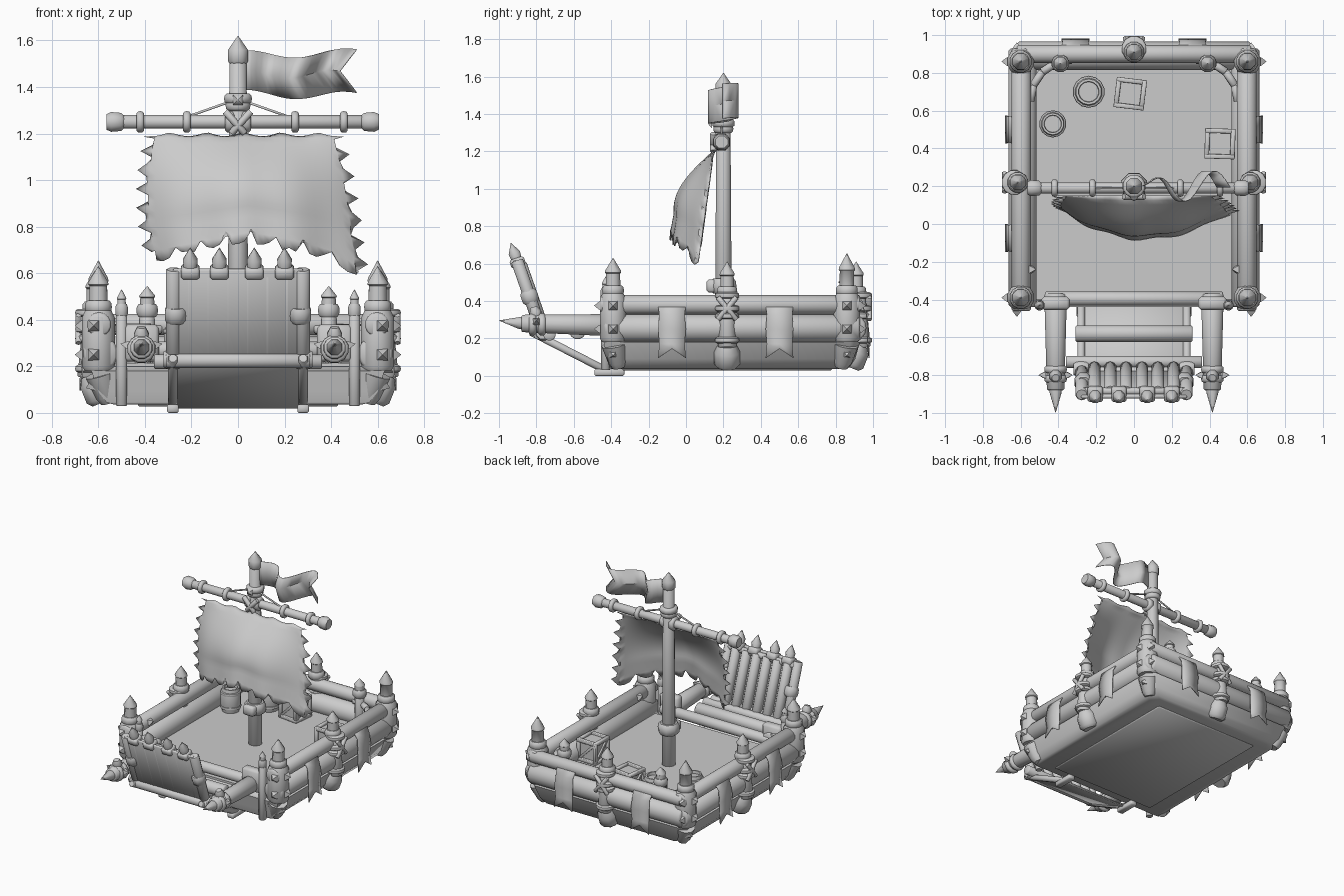
import bpy, bmesh, math, random
from mathutils import Vector, Matrix, Euler

if "Cube" in bpy.data.objects:
    bpy.data.objects.remove(bpy.data.objects["Cube"])
random.seed(4)


def finish(name, bm, thick=0):
    bmesh.ops.remove_doubles(bm, verts=bm.verts, dist=0.0005)
    bmesh.ops.recalc_face_normals(bm, faces=bm.faces)
    me = bpy.data.meshes.new(name)
    bm.to_mesh(me)
    bm.free()
    ob = bpy.data.objects.new(name, me)
    bpy.context.collection.objects.link(ob)
    if thick:
        m = ob.modifiers.new("thickness", 'SOLIDIFY')
        m.thickness, m.offset = thick, 0
    return ob


def loft(name, rings):
    """Skin a stack of equal point rings and close both ends."""
    bm = bmesh.new()
    vs = [[bm.verts.new(p) for p in r] for r in rings]
    n = len(vs[0])
    for a, b in zip(vs, vs[1:]):
        for i in range(n):
            bm.faces.new((a[i], a[(i + 1) % n], b[(i + 1) % n], b[i]))
    bm.faces.new(vs[0])
    bm.faces.new(vs[-1])
    return finish(name, bm)


def lathe(name, o, d, prof, n=10):
    """Turn a (radius, height) profile around direction d from o."""
    q = Vector((0, 0, 1)).rotation_difference(Vector(d))
    ang = [(i + .5) * 2 * math.pi / n for i in range(n)]
    return loft(name, [[Vector(o) + q @ Vector((max(r, .001) * math.cos(a), max(r, .001) * math.sin(a), h))
                        for a in ang] for r, h in prof])


def rod(name, p, q, r1, r2=None, n=12):
    L = (Vector(q) - Vector(p)).length
    r2 = r2 or r1
    c = min(r1, r2) * .15
    return lathe(name, p, Vector(q) - Vector(p), [(r1 - c, 0), (r1, c), (r2, L - c), (r2 - c, L)], n)


def band(name, o, d, r, h=.02, n=12):
    return lathe(name, o, d, [(r * .8, -h), (r * .97, -h * .6), (r, 0), (r * .97, h * .6), (r * .8, h)], n)


def box(name, c, size, rot=(0, 0, 0), bevel=.006):
    bm = bmesh.new()
    bmesh.ops.create_cube(bm, size=1, matrix=Matrix.Translation(c) @ Euler(rot).to_matrix().to_4x4()
                          @ Matrix.Diagonal((*size, 1)))
    if bevel:
        bmesh.ops.bevel(bm, geom=bm.edges[:], offset=bevel, segments=1, affect='EDGES')
    return finish(name, bm)


def sheet(name, fn, nu, nv, thick=.004):
    """Grid surface from a point function."""
    bm = bmesh.new()
    g = [[bm.verts.new(fn(i, j)) for i in range(nu + 1)] for j in range(nv + 1)]
    for j in range(nv):
        for i in range(nu):
            bm.faces.new((g[j][i], g[j][i + 1], g[j + 1][i + 1], g[j + 1][i]))
    return finish(name, bm, thick)


def stud(o, d, r=.035, h=.035):
    lathe("stud", o, d, [(r, 0), (r * .8, h * .3), (0, h)], 4)


def cap(name, x, y, z, r, top):
    """Pointed post head with a fat collar."""
    h = top - z
    band(name + "_collar", (x, y, z), (0, 0, 1), r * 1.4, .028)
    lathe(name + "_head", (x, y, z), (0, 0, 1),
          [(r, 0), (r * .95, h * .52), (r * 1.1, h * .55), (r * 1.05, h * .62), (0, h)], 8)


# hull bottom and deck
def hull_ring(x, yb, yf, z):
    c = .05
    return [(-x, yf, z), (x, yf, z), (x, yb - c, z), (x - c, yb, z), (-x + c, yb, z), (-x, yb - c, z)]


DECK = .215
loft("lower_hull", [hull_ring(.53, .85, -.40, .035), hull_ring(.565, .875, -.41, .045), hull_ring(.60, .905, -.42, .09),
                    hull_ring(.63, .93, -.44, .18), hull_ring(.56, .88, -.42, .19), hull_ring(.55, .87, -.41, .2)])
box("bottom_plate", (0, .22, .034), (.86, 1.12, .014))
box("deck", (0, .24, DECK - .015), (1.12, 1.28, .03), bevel=0)

# side and rear wall logs
for s in (-1, 1):
    rod("side_top_log", (s * .597, -.46, .38), (s * .597, .93, .38), .052, n=14)
    rod("side_middle_log", (s * .59, -.44, .255), (s * .59, .93, .255), .075, n=14)
rod("rear_top_log", (-.62, .90, .38), (.62, .90, .38), .047, n=14)
rod("rear_middle_log", (-.62, .89, .255), (.62, .89, .255), .075, n=14)

# corner posts with studs
for s in (-1, 1):
    for y, top, f in ((-.39, .63, -1), (.86, .655, 1)):
        x = s * .6
        lathe("corner_post", (x, y, .18), (0, 0, 1), [(.06, 0), (.073, .02), (.073, .23), (.058, .26)], 12)
        cap("corner_post", x, y, .455, .043, top)
        for z in (.25, .375):
            stud((x + s * .066, y, z), (s, 0, 0))
            stud((x + s * .02, y + f * .066, z), (0, f, 0))
        lathe("corner_foot", (x - s * .045, y - .03 * f, .045), (s * .3, f * .2, 1),
              [(.035, 0), (.05, .03), (.068, .13)], 10)
        stud((s * .62, y, .12), (s, 0, -.4))
    # thin front posts and short rear posts
    rod("thin_front_post", (s * .5, -.43, .03), (s * .5, -.43, .44), .026, n=8)
    cap("thin_front_post", s * .5, -.43, .44, .02, .53)
    rod("short_rear_post", (s * .39, .85, .15), (s * .39, .85, .44), .035, n=8)
    cap("short_rear_post", s * .39, .85, .44, .034, .545)
    stud((s * .55, -.24, .39), (-s, 0, .5), .03)
    # curved rear corner brace
    arc = [Vector((s * (.33 + .22 * math.cos(a)), .65 + .22 * math.sin(a), .36))
           for a in [k * math.pi / 8 for k in range(5)]]
    for a, b in zip(arc, arc[1:]):
        rod("corner_brace", a, b, .022, n=8)


# lashed posts at the middle of each side and the rear
def lashed_post(x, y, dx, dy):
    d = Vector((dx, dy, 0))
    o = Vector((x, y, 0))
    lathe("post_boot", o - d * .035 + Vector((0, 0, .045)), d * .4 + Vector((0, 0, 1)),
          [(.05, 0), (.07, .02), (.07, .09), (.05, .13)], 10)
    rod("post_shaft", o + d * .028 + Vector((0, 0, .15)), o + Vector((0, 0, .47)), .05, .045, 10)
    for z in (.19, .32, .36, .43):
        band("post_lashing", o + d * .02 + Vector((0, 0, z)), (0, 0, 1), .067, .017)
    t = Vector((-dy, dx, 0))
    for k in (-1, 1):
        rod("cross_lashing", o + d * .07 + t * .05 * k + Vector((0, 0, .3)),
            o + d * .07 - t * .05 * k + Vector((0, 0, .42)), .015, n=6)
    cap("lashed_post", x, y, .45, .04, .61)


lashed_post(-.615, .22, -1, 0)
lashed_post(.615, .22, 1, 0)
lashed_post(0, .91, 0, 1)


# swallow-tailed cloths hung over the logs
def cloth(o, out, along):
    rows = [(-.02, .385), (.03, .37), (.05, .33), (.06, .25), (.055, .17), (.065, .095)]
    o, out, along = Vector(o), Vector(out), Vector(along)

    def p(i, j):
        w, z = rows[j]
        z += .05 if (j == 5 and i == 1) else 0
        return o + out * (w + .004) + along * ((i - 1) * (.068 + .006 * (j % 2))) + Vector((0, 0, z))
    sheet("hung_cloth", p, 2, 5, .006)


for s in (-1, 1):
    for y in (-.075, .5):
        cloth((s * .61, y, 0), (s, 0, 0), (0, 1, 0))
    cloth((s * .31, .91, 0), (0, 1, 0), (1, 0, 0))

# bow arms with spikes, lashings and struts
for s in (-1, 1):
    rod("bow_arm", (s * .415, -.37, .27), (s * .415, -.88, .28), .062, .048)
    lathe("arm_spike", (s * .415, -.87, .28), (0, -1, .12), [(.035, 0), (.035, .02), (0, .13)], 8)
    for y in (-.77, -.82):
        band("arm_lashing", (s * .415, y, .275), (0, 1, 0), .062, .02)
    for k in (-1, 1):
        stud((s * .415 + k * .055, -.8, .29), (k, 0, .2), .025)
    lathe("arm_knot", (s * .415, -.80, .32), (0, -.3, 1), [(.03, 0), (.035, .02), (.02, .05)], 8)
    box("arm_block", (s * .415, -.42, .30), (.15, .07, .16), bevel=.015)
    rod("bow_strut", (s * .28, -.42, .025), (s * .28, -.83, .235), .022, n=8)
    box("strut_foot", (s * .28, -.41, .018), (.05, .16, .036))
rod("bow_cross_beam", (-.47, -.395, .27), (.47, -.395, .27), .038)
rod("bow_step_log", (-.31, -.58, .24), (.31, -.58, .24), .045)
rod("gate_hinge_log", (-.36, -.73, .22), (.36, -.73, .22), .033)
box("bow_slope", (0, -.60, .115), (.54, .40, .015), (-math.atan2(.21, .41), 0, 0))

# raised gate
lo, hi = Vector((0, -.765, .22)), Vector((0, -.905, .62))
g = (hi - lo).normalized()
tilt = math.atan2(.14, .4)
X = Vector((1, 0, 0))
box("gate_panel", (lo + hi) / 2 - Vector((0, .012, 0)), (.56, .02, .42), (tilt, 0, 0))
for i in range(6):
    o = lo + X * (-.21 + i * .084)
    rod("gate_pole", o + Vector((0, .012, 0)), o + g * .40 + Vector((0, .012, 0)), .034, n=10)
for s in (-1, 1):
    rod("gate_side_log", lo + X * s * .277, lo + X * s * .277 + g * .42, .033, n=10)
    band("gate_clamp", lo + X * s * .268 + g * .215, g, .05, .035, 8)
    band("gate_foot_clamp", (s * .28, -.765, .23), (1, 0, 0), .045, .04, 8)
rod("gate_top_rail", hi - X * .29 + Vector((0, .02, -.03)), hi + X * .29 + Vector((0, .02, -.03)), .022, n=8)
rod("gate_bottom_rail", (-.31, -.785, .225), (.31, -.785, .225), .033)
for x in (-.205, -.08, .07, .2):
    box("stake_block", hi + X * x - g * .015, (.08, .08, .05), (tilt, 0, 0), .01)
    lathe("gate_stake", hi + X * x, g, [(.03, 0), (.034, .04), (0, .095)], 8)

# mast with base clamp, collar and head
rod("mast", (0, .2, .19), (0, .2, 1.52), .047, .038, 12)
band("mast_base_clamp", (0, .2, .48), (0, 0, 1), .075, .04, 8)
box("mast_clamp_block", (0, .15, .48), (.09, .08, .07), bevel=.012)
lathe("mast_head", (0, .2, 1.5), (0, 0, 1), [(.038, 0), (.046, .01), (.046, .06), (0, .12)], 8)
for z, r in ((1.32, .055), (1.35, .062)):
    band("mast_collar", (0, .2, z), (0, 0, 1), r, .022)
stud((0, .14, 1.345), (0, -1, 0), .03, .02)

# yard with end caps, rings, cross lashing and stays
rod("yard", (-.53, .19, 1.25), (.55, .19, 1.25), .03)
for s, x in ((-1, -.49), (1, .53)):
    lathe("yard_end", (x, .19, 1.25), (s, 0, 0), [(.03, 0), (.042, .012), (.046, .055), (.036, .075)], 8)
for x in (-.42, -.22, .245, .455):
    band("yard_ring", (x, .19, 1.25), (1, 0, 0), .048, .016)
for s in (-1, 1):
    rod("yard_cross_lashing", (-s * .055, .145, 1.295), (s * .03, .145, 1.2), .017, n=6)
    rod("yard_stay", (s * .21, .19, 1.275), (s * .04, .19, 1.335), .006, n=6)
    band("yard_mast_lashing", (s * .035, .19, 1.25), (1, 0, 0), .05, .02, 8)


# torn billowing sail
def sail_point(i, j):
    u, t = i / 16 - 1, j / 20
    x = u * (.405 + .05 * math.sin(t * 2.6)) + .025 + .03 * t + .06 * t ** 4 * max(0, u) ** 3
    z = 1.205 - t * (.45 + .09 * abs(u) + .09 * max(0, u) ** 5)
    if i in (0, 32):
        x += (random.uniform(-.035, -.01) if j % 3 else .025) * (-1 if i == 0 else 1)
    if j == 20:
        z += random.uniform(-.03, .0) if i % 4 else random.uniform(.02, .05)
    if j == 0:
        z -= .018 * abs(math.sin(u * 8))
    y = .15 - .08 * t - .16 * math.sin(min(t * 2.6, 1.9)) * (1 - u * u) + .008 * math.sin(u * 11) * t
    return (x, y, z)


sheet("sail", sail_point, 32, 20)


# forked pennant
def pennant_point(i, j):
    u = i / 20
    x = .035 + .475 * u * (.85 if j == 1 else 1)
    zc = 1.455 + .018 * math.cos(u * 7)
    return (x, .2 + .08 * math.sin(u * 9.5) * min(1, u * 3), zc - (j - 1) * (.085 + .008 * u))


sheet("pennant", pennant_point, 20, 2)

# deck cargo
for x, y, r in ((-.24, .7, .085), (-.43, .53, .072)):
    h = .17
    lathe("barrel", (x, y, DECK), (0, 0, 1), [(r * .8, 0), (r * .95, h * .3), (r * .95, h * .7), (r * .8, h),
                                              (r * .65, h), (r * .62, h - .02)], 14)
    for k in (.2, .8):
        band("barrel_hoop", (x, y, DECK + h * k), (0, 0, 1), r, .014, 14)
for x, y, a in ((-.02, .69, -.12), (.455, .425, -.03)):
    c = Vector((x, y, DECK + .08))
    box("crate_core", c, (.13, .13, .13), (0, 0, a), 0)
    R = Matrix.Rotation(a, 3, 'Z')
    for k in range(4):
        q = R @ Matrix.Rotation(k * math.pi / 2, 3, 'Z')
        for dz in (-.068, .068):
            box("crate_rail", c + q @ Vector((0, -.068, dz)), (.16, .025, .025), (0, 0, a + k * math.pi / 2), .003)
        box("crate_corner", c + q @ Vector((-.068, -.068, 0)), (.025, .025, .15), (0, 0, a), .003)
        rod("crate_brace", c + q @ Vector((-.06, -.068, -.06)), c + q @ Vector((.06, -.068, .06)), .012, n=4)

# smooth rounded surfaces, keep hard edges
for ob in bpy.data.objects:
    ob.select_set(ob.type == 'MESH')
    bpy.context.view_layer.objects.active = ob
bpy.ops.object.shade_smooth_by_angle(angle=math.radians(46))
